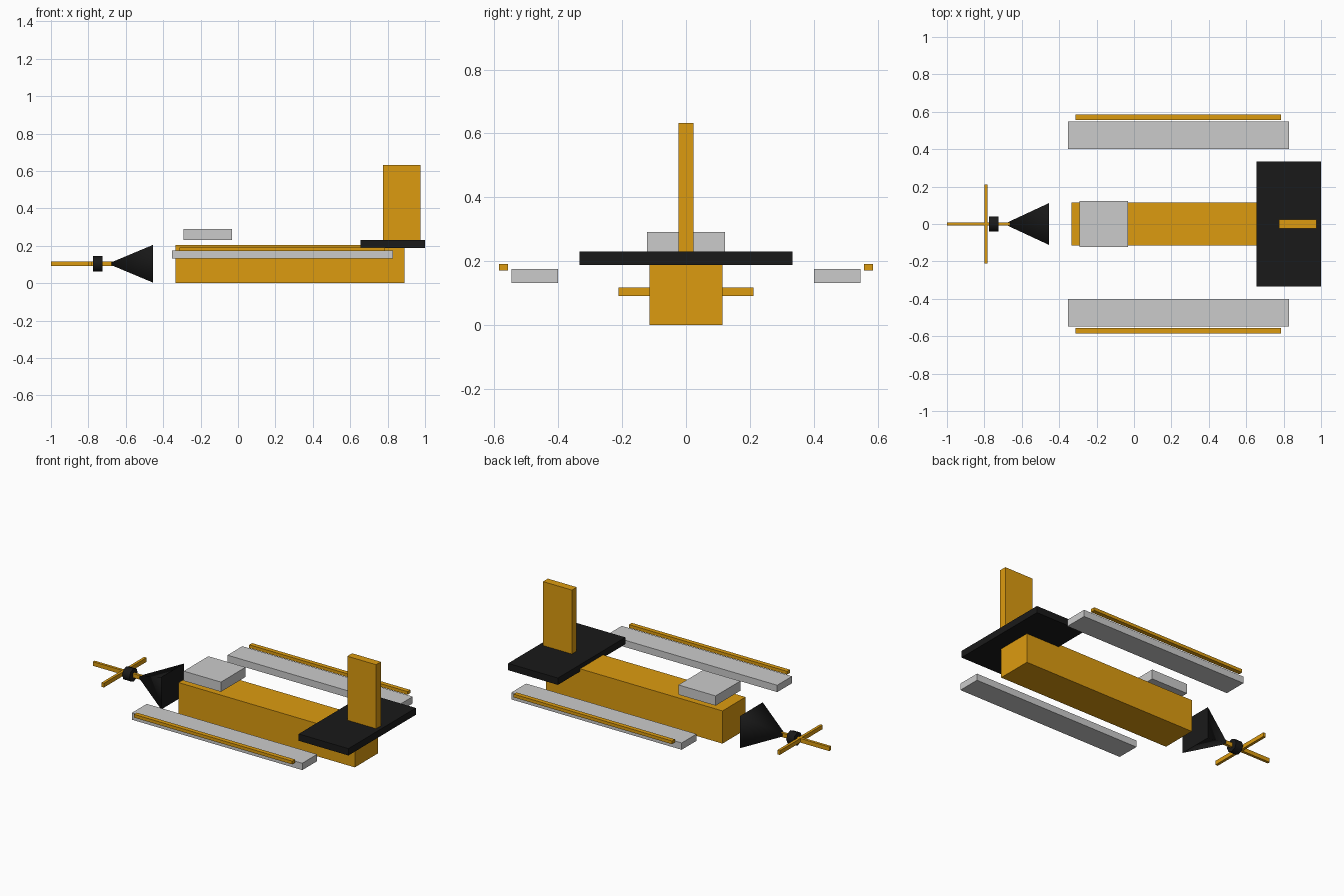
import bpy, bmesh
from math import radians, sqrt
from mathutils import Matrix

if "Cube" in bpy.data.objects:
    bpy.data.objects.remove(bpy.data.objects["Cube"])


def material(name, rgb):
    m = bpy.data.materials.new(name)
    m.diffuse_color = (*rgb, 1)
    m.use_nodes = True
    m.node_tree.nodes["Principled BSDF"].inputs["Base Color"].default_value = m.diffuse_color
    return m


ORANGE = material("orange", (0.72, 0.33, 0.005))
BLACK = material("black", (0.01, 0.01, 0.01))


def add(name, bm, mat=None):
    me = bpy.data.meshes.new(name)
    bm.to_mesh(me)
    bm.free()
    ob = bpy.data.objects.new(name, me)
    bpy.context.collection.objects.link(ob)
    if mat:
        me.materials.append(mat)
    return ob


def box(name, x, y, z, mat=None):
    """Box from (min, max) pairs on each axis."""
    bm = bmesh.new()
    bmesh.ops.create_cube(bm, size=1)
    for v in bm.verts:
        v.co = [lo + (c + 0.5) * (hi - lo) for c, (lo, hi) in zip(v.co, (x, y, z))]
    return add(name, bm, mat)


def turned(name, sides, r1, r2, x, z, half_y, half_z, spin, angle, mat):
    """Cone or cylinder lying along x, its tip pointing to -x."""
    bm = bmesh.new()
    bmesh.ops.create_cone(bm, cap_ends=True, segments=sides, radius1=r1, radius2=r2, depth=1)
    size = Matrix.Diagonal((half_z, half_y, x[1] - x[0], 1))
    place = Matrix.Translation(((x[0] + x[1]) / 2, 0, z))
    bm.transform(place @ Matrix.Rotation(radians(-90), 4, 'Y') @ size
                 @ Matrix.Rotation(radians(spin), 4, 'Z'))
    ob = add(name, bm, mat)
    bpy.ops.object.select_all(action='DESELECT')
    ob.select_set(True)
    bpy.context.view_layer.objects.active = ob
    bpy.ops.object.shade_smooth_by_angle(angle=radians(angle))
    return ob


# Body and cockpit cover
box("fuselage", (-0.333, 0.89), (-0.114, 0.114), (0, 0.205), ORANGE)
box("canopy", (-0.291, -0.033), (-0.122, 0.122), (0.23, 0.291))

# Wings with outer trim strips
for side, s in (("left", -1), ("right", 1)):
    box(f"wing_{side}", (-0.353, 0.829), sorted((s * 0.4, s * 0.547)), (0.132, 0.175))
    box(f"wing_trim_{side}", (-0.312, 0.786), sorted((s * 0.557, s * 0.585)), (0.171, 0.191), ORANGE)

# Tail
box("tailplane", (0.655, 1.0), (-0.334, 0.334), (0.188, 0.231), BLACK)
box("tail_fin", (0.775, 0.975), (-0.024, 0.024), (0.23, 0.632), ORANGE)

# Pyramid nose and round propeller hub
turned("nose_cone", 4, sqrt(2), 0, (-0.695, -0.454), 0.104, 0.112, 0.101, 45, 95, BLACK)
turned("propeller_hub", 8, 1, 1, (-0.775, -0.724), 0.104, 0.041, 0.041, 0, 60, BLACK)

# Crossed propeller blades
box("propeller_blade_across", (-0.799, -0.782), (-0.212, 0.212), (0.091, 0.117), ORANGE)
box("propeller_blade_along", (-1.0, -0.579), (-0.0085, 0.0085), (0.091, 0.117), ORANGE)
